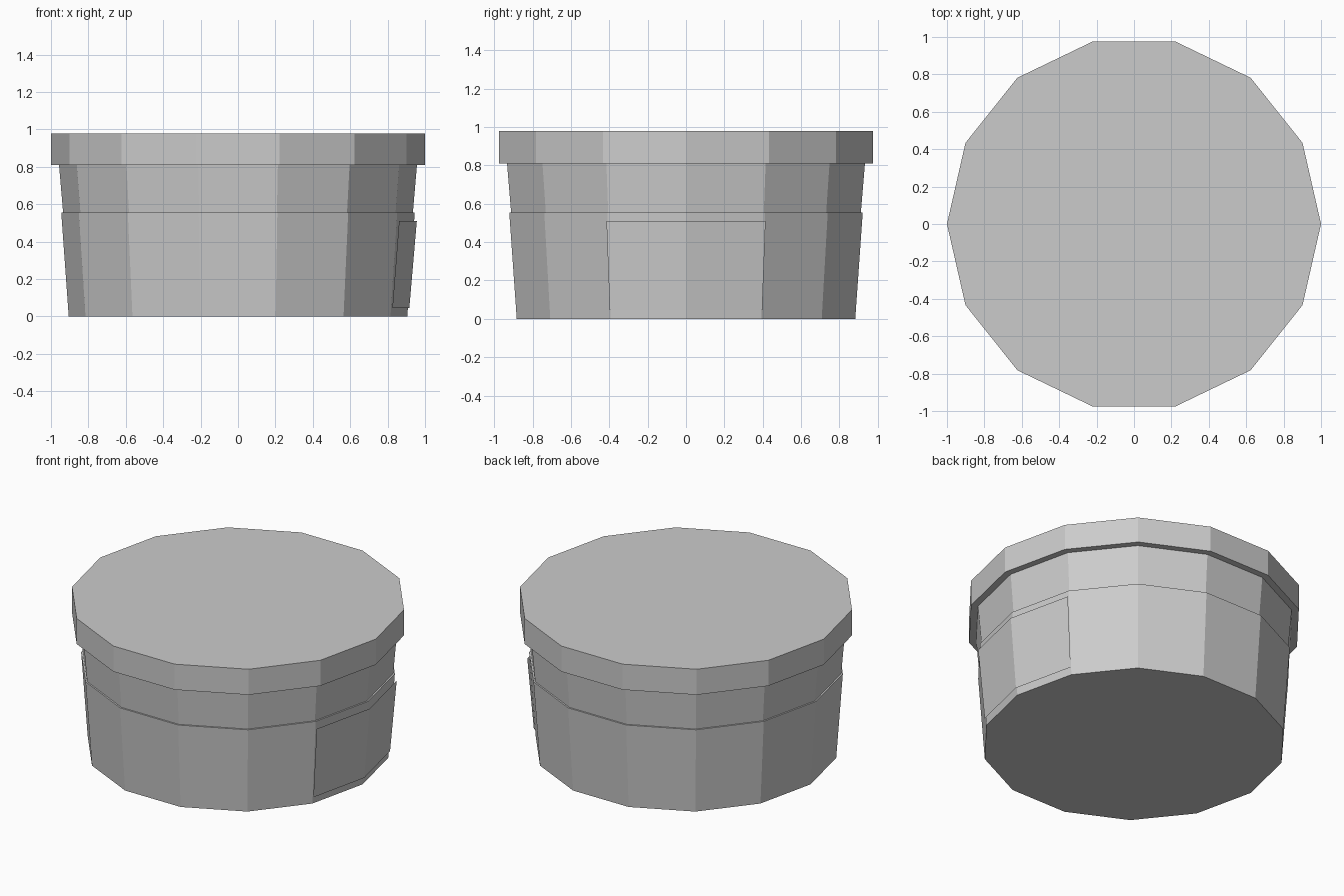
import bpy, bmesh
from math import cos, sin, tau

if "Cube" in bpy.data.objects:
    bpy.data.objects.remove(bpy.data.objects["Cube"])

SIDES = 14


def point(r, z, k):
    a = tau * k / SIDES
    return (r * cos(a), r * sin(a), z)


def finish(name, bm):
    mesh = bpy.data.meshes.new(name)
    bm.to_mesh(mesh)
    bm.free()
    obj = bpy.data.objects.new(name, mesh)
    bpy.context.collection.objects.link(obj)
    return obj


def bridge(bm, low, high, closed=True):
    n = len(low)
    for k in range(n if closed else n - 1):
        j = (k + 1) % n
        bm.faces.new((low[k], low[j], high[j], high[k]))


def lathe(name, profile):
    """Closed faceted solid from (radius, height) pairs, bottom to top."""
    bm = bmesh.new()
    rings = [[bm.verts.new(point(r, z, k)) for k in range(SIDES)] for r, z in profile]
    for low, high in zip(rings, rings[1:]):
        bridge(bm, low, high)
    bm.faces.new(rings[0][::-1])
    bm.faces.new(rings[-1])
    return finish(name, bm)


# Tapered tub with a small step below the rim
lathe("tub", [(0.905, 0), (0.945, 0.555), (0.935, 0.555), (0.957, 0.812)])

# Overhanging lid
lathe("lid", [(1.0, 0.81), (1.0, 0.978)])

# Thin side label wrapped over the two right-hand facets
bm = bmesh.new()
low, high = [[bm.verts.new(point(r, z, k)) for k in (-1, 0, 1)]
             for r, z in ((0.916, 0.045), (0.956, 0.51))]
bridge(bm, low, high, closed=False)
finish("side_label", bm)

# Square label on the lid
bm = bmesh.new()
h = 0.53
bm.faces.new([bm.verts.new((x, y, 0.981)) for x, y in ((-h, -h), (h, -h), (h, h), (-h, h))])
finish("top_label", bm)
